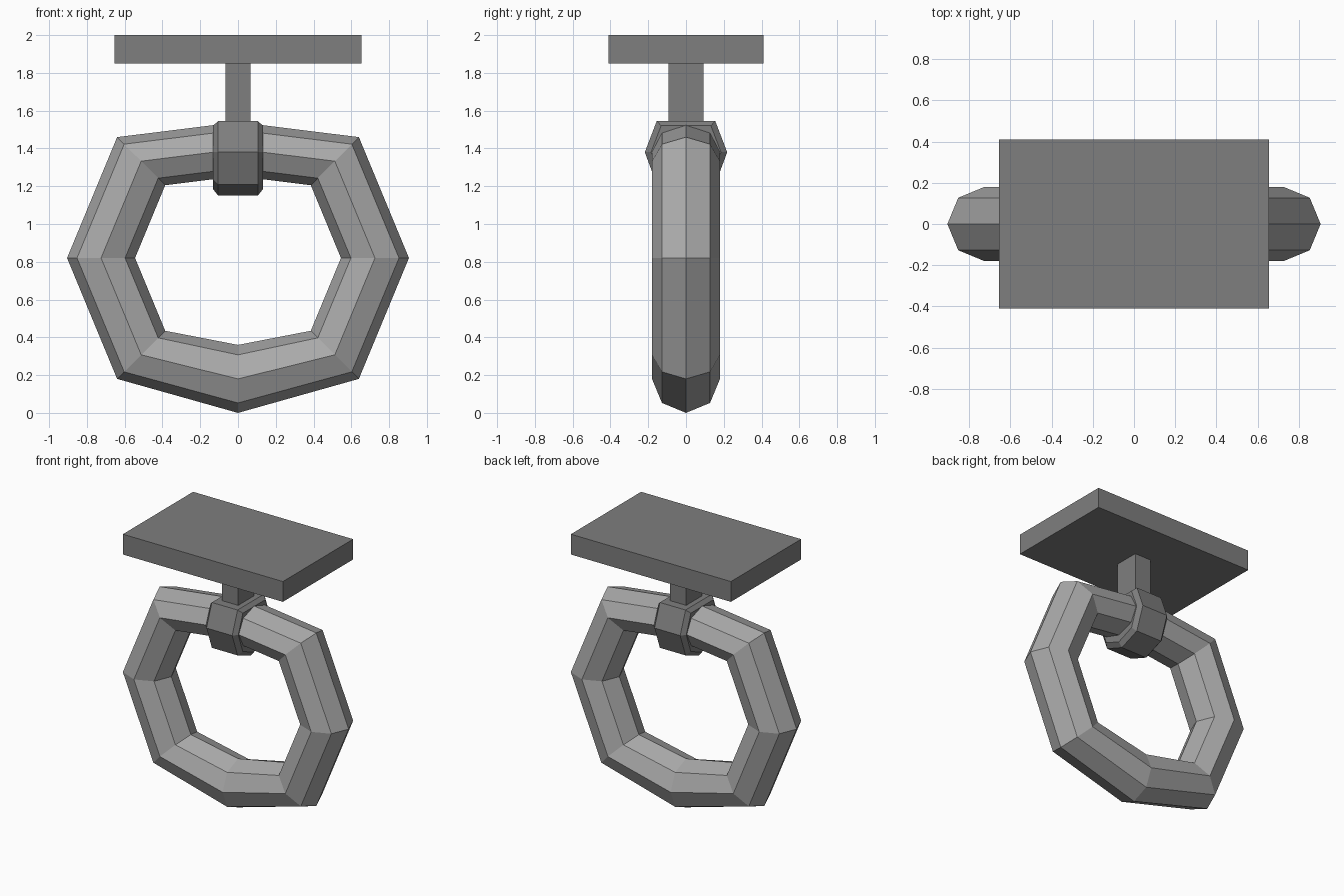
import bpy
import bmesh
from math import cos, sin, pi

if "Cube" in bpy.data.objects:
    bpy.data.objects.remove(bpy.data.objects["Cube"])


def grey(name, value):
    mat = bpy.data.materials.new(name)
    mat.diffuse_color = (value, value, value, 1)
    mat.use_nodes = True
    mat.node_tree.nodes["Principled BSDF"].inputs["Base Color"].default_value = mat.diffuse_color
    return mat


DARK = grey("dark_metal", 0.21)
LIGHT = grey("light_metal", 0.40)


def make_object(name, verts, faces, mat):
    mesh = bpy.data.meshes.new(name)
    mesh.from_pydata(verts, [], faces)
    mesh.materials.append(mat)
    bm = bmesh.new()
    bm.from_mesh(mesh)
    bmesh.ops.recalc_face_normals(bm, faces=bm.faces)
    bm.to_mesh(mesh)
    bm.free()
    obj = bpy.data.objects.new(name, mesh)
    bpy.context.collection.objects.link(obj)
    return obj


def loft(name, rings, closed, mat):
    """Skin equal-sized vertex loops, joined into a loop or capped."""
    n, count = len(rings[0]), len(rings)
    verts = [v for ring in rings for v in ring]
    faces = []
    for i in range(count if closed else count - 1):
        a, b = i * n, (i + 1) % count * n
        for j in range(n):
            k = (j + 1) % n
            faces.append((a + j, a + k, b + k, b + j))
    if not closed:
        faces += [tuple(reversed(range(n))), tuple(range((count - 1) * n, count * n))]
    return make_object(name, verts, faces, mat)


def box(name, half_x, half_y, z0, z1, mat):
    rings = [[(sx * half_x, sy * half_y, z)
              for sx, sy in ((-1, -1), (1, -1), (1, 1), (-1, 1))] for z in (z0, z1)]
    return loft(name, rings, False, mat)


# Hanging ring: eight-sided tube, flattened at the top and bottom
MAJOR, MINOR, CENTRE_Z = 0.725, 0.18, 0.82
sections = []
for i in range(8):
    a = i * pi / 4
    section = []
    for j in range(8):
        b = j * pi / 4
        r = MAJOR + MINOR * cos(b)
        if i == 2:
            r *= 0.795
        elif i == 6:
            r -= 0.085
        section.append((r * cos(a), -MINOR * sin(b), CENTRE_Z + r * sin(a)))
    sections.append(section)
loft("hanging_ring", sections, True, LIGHT)

# Collar around the ring: flat-topped octagon with bevelled ends
profile = [(0.155, 0.165), (-0.155, 0.165), (-0.218, 0), (-0.155, -0.17),
           (0, -0.23), (0.155, -0.17), (0.218, 0)]
loft("collar", [[(x, y * s, 1.38 + z * s) for y, z in profile]
                for x, s in ((-0.132, 0.85), (-0.105, 1), (0.105, 1), (0.132, 0.85))],
     False, DARK)

# Stem and mounting plate
box("stem", 0.066, 0.092, 1.54, 1.85, DARK)
box("mounting_plate", 0.654, 0.41, 1.85, 2.0, DARK)
